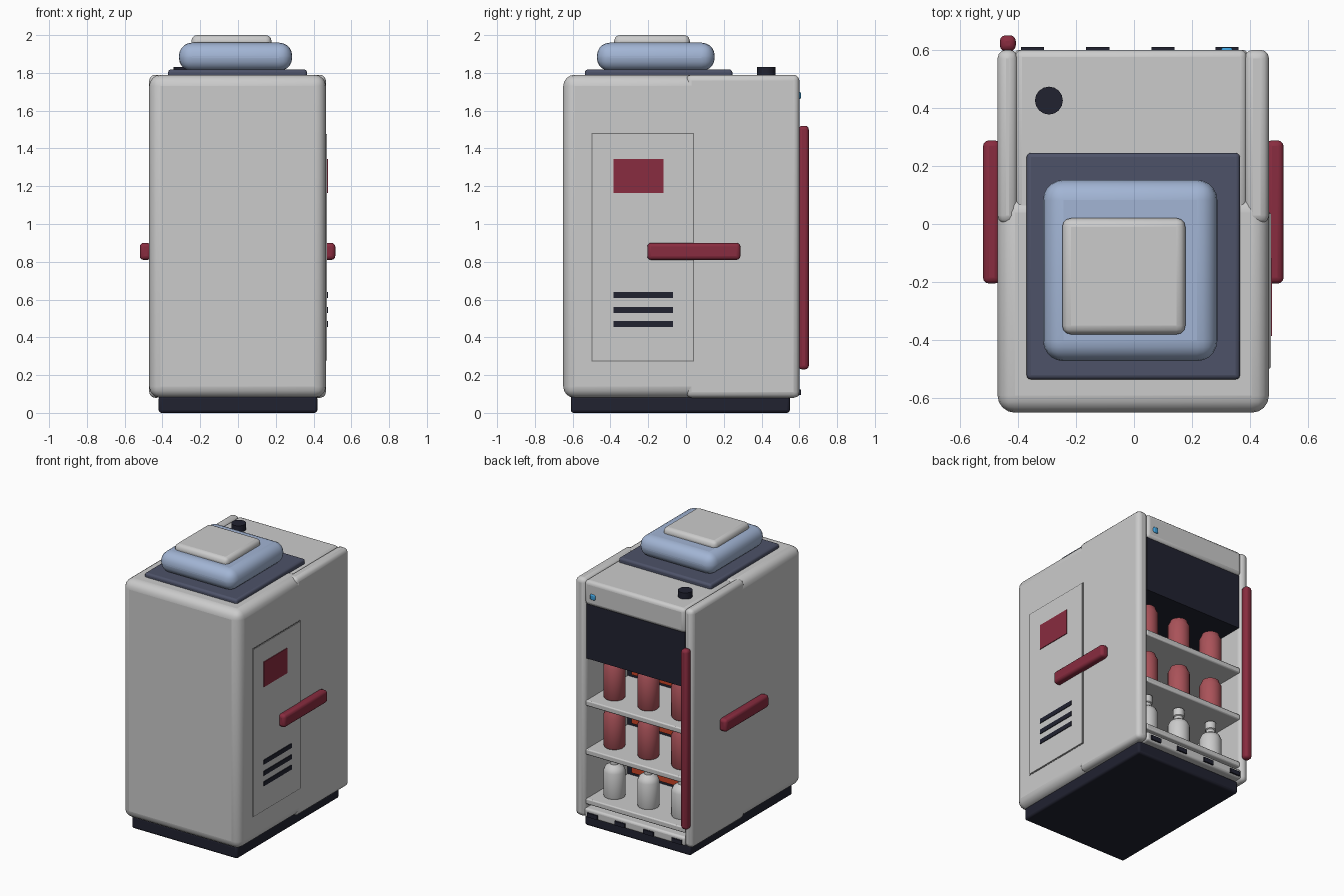
import bpy
import math

if "Cube" in bpy.data.objects:
    bpy.data.objects.remove(bpy.data.objects["Cube"])

mats = {}
COLORS = {
    "dark": (0.015, 0.016, 0.03, 1), "red": (0.25, 0.025, 0.05, 1),
    "slate": (0.075, 0.085, 0.14, 1), "blue": (0.36, 0.46, 0.66, 1),
    "orange": (0.6, 0.06, 0.02, 1), "can": (0.4, 0.085, 0.1, 1),
    "light": (0.05, 0.35, 0.7, 1), "seam": (0.18, 0.18, 0.18, 1),
}


def paint(ob, color):
    if color:
        if color not in mats:
            mats[color] = bpy.data.materials.new(color)
            mats[color].diffuse_color = COLORS[color]
        ob.data.materials.append(mats[color])


def box(name, x, y, z, color=None, bevel=0.0, segments=3):
    """Box from (min, max) ranges, with optional rounded edges."""
    bpy.ops.mesh.primitive_cube_add(
        size=1, location=[(a + b) / 2 for a, b in (x, y, z)])
    ob = bpy.context.object
    ob.name = name
    ob.scale = [b - a for a, b in (x, y, z)]
    bpy.ops.object.transform_apply(location=False, rotation=False, scale=True)
    if bevel:
        m = ob.modifiers.new("round", "BEVEL")
        m.width, m.segments = bevel, segments
        bpy.ops.object.shade_smooth_by_angle(angle=math.radians(35))
    paint(ob, color)
    return ob


def lathe(name, profile, loc, color=None, sides=20):
    """Closed solid of revolution from (radius, height) points."""
    verts, faces = [], []
    for r, h in profile:
        for i in range(sides):
            a = 2 * math.pi * i / sides
            verts.append((r * math.cos(a), r * math.sin(a), h))
    for k in range(len(profile) - 1):
        for i in range(sides):
            j = (i + 1) % sides
            faces.append((k * sides + i, k * sides + j,
                          (k + 1) * sides + j, (k + 1) * sides + i))
    faces.append(list(range(sides))[::-1])
    faces.append([(len(profile) - 1) * sides + i for i in range(sides)])
    me = bpy.data.meshes.new(name)
    me.from_pydata(verts, [], faces)
    ob = bpy.data.objects.new(name, me)
    ob.location = loc
    bpy.context.collection.objects.link(ob)
    bpy.context.view_layer.objects.active = ob
    bpy.ops.object.select_all(action="DESELECT")
    ob.select_set(True)
    bpy.ops.object.shade_smooth_by_angle(angle=math.radians(40))
    paint(ob, color)
    return ob


# Cabinet shell, open at the back
box("base", (-0.42, 0.42), (-0.61, 0.55), (0, 0.09), "dark", 0.015)
box("cabinet_front", (-0.47, 0.465), (-0.65, 0.1), (0.08, 1.79), None, 0.06, 4)
box("left_side_panel", (-0.47, -0.40), (0.0, 0.6), (0.08, 1.79), None, 0.03)
box("right_side_panel", (0.38, 0.465), (0.0, 0.6), (0.08, 1.79), None, 0.03)
box("header", (-0.41, 0.39), (0.03, 0.6), (1.61, 1.785), None, 0.025)
box("floor_sill", (-0.41, 0.39), (0.05, 0.6), (0.085, 0.15), None, 0.015)

# Interior: dark canopy, back panels, shelves
box("canopy", (-0.40, 0.38), (0.1, 0.585), (1.22, 1.615), "dark")
box("inner_back", (-0.40, 0.38), (0.09, 0.12), (0.14, 1.23), "dark")
for i, z in enumerate((0.215, 0.57, 0.92)):
    box(f"shelf_{i}", (-0.405, 0.385), (0.1, 0.59), (z - 0.04, z), None, 0.008, 2)
    box(f"glow_panel_{i}", (-0.36, 0.34), (0.115, 0.13), (z + 0.02, z + 0.27), "orange")

# Bottles on the bottom shelf, cans on the two above
BOTTLE = [(0.07, 0), (0.073, 0.01), (0.073, 0.18), (0.06, 0.21), (0.03, 0.23),
          (0.03, 0.25), (0.037, 0.255), (0.037, 0.305), (0.03, 0.31)]
CAN = [(0.066, 0), (0.073, 0.012), (0.073, 0.225), (0.06, 0.25), (0.056, 0.265)]
for i in range(3):
    x = -0.28 + 0.27 * i
    lathe(f"bottle_{i}", BOTTLE, (x, 0.44, 0.215))
    for row, z in enumerate((0.57, 0.92)):
        lathe(f"can_{row}_{i}", CAN, (x, 0.44, z), "can")

# Sill clips and indicator light
for i, x in enumerate((-0.35, -0.125, 0.1, 0.32)):
    box(f"sill_clip_{i}", (x - 0.04, x + 0.04), (0.58, 0.61), (0.095, 0.125), "dark")
box("indicator_light", (0.3, 0.34), (0.59, 0.608), (1.66, 1.7), "light", 0.008, 2)

# Grab bars
box("rear_bar", (-0.462, -0.407), (0.595, 0.65), (0.23, 1.52), "red", 0.02)
box("right_handle", (0.455, 0.515), (-0.205, 0.288), (0.81, 0.9), "red", 0.02)
box("left_handle", (-0.52, -0.46), (-0.205, 0.288), (0.81, 0.9), "red", 0.02)

# Service hatch on the right side
box("hatch_seam", (0.45, 0.467), (-0.5, 0.042), (0.272, 1.482), "seam")
box("hatch", (0.45, 0.471), (-0.495, 0.037), (0.278, 1.476))
box("hatch_plate", (0.45, 0.476), (-0.385, -0.118), (1.165, 1.345), "red")
for i, z in enumerate((0.47, 0.545, 0.625)):
    box(f"vent_slot_{i}", (0.45, 0.476), (-0.385, -0.07), (z - 0.016, z + 0.016), "dark")

# Stacked lid and knob on top
box("lid_plate", (-0.37, 0.365), (-0.535, 0.245), (1.77, 1.818), "slate", 0.015)
box("lid_cushion", (-0.313, 0.287), (-0.472, 0.152), (1.81, 1.96), "blue", 0.07, 5)
box("lid_cap", (-0.247, 0.177), (-0.38, 0.02), (1.92, 2.0), None, 0.03)
lathe("knob", [(0.048, 0), (0.048, 0.05)], (-0.293, 0.425, 1.78), "dark", 16)

for m in bpy.data.materials:
    if m.users and not m.is_grease_pencil:
        m.use_nodes = True
        m.node_tree.nodes["Principled BSDF"].inputs["Base Color"].default_value = m.diffuse_color
